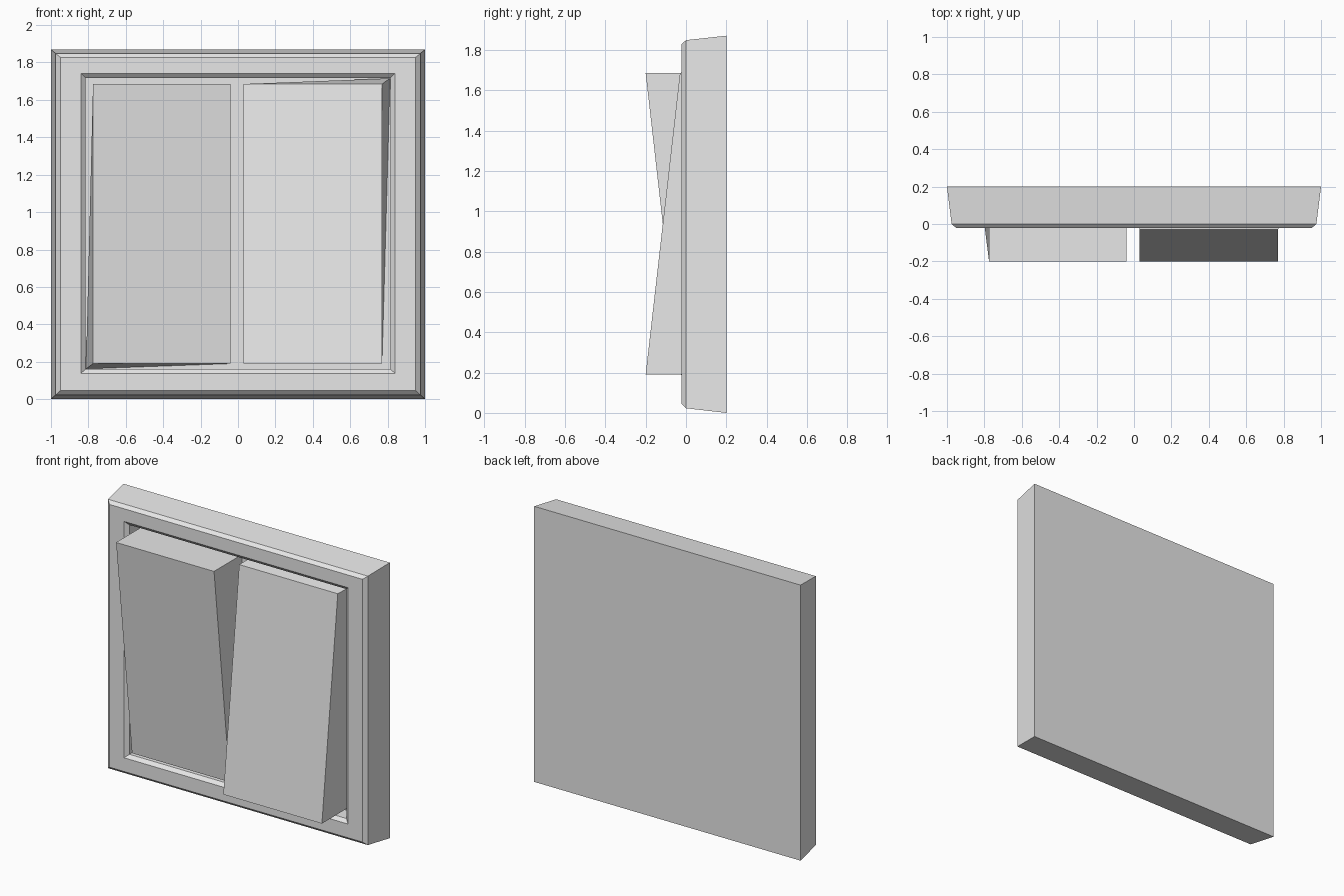
import bpy, bmesh

if "Cube" in bpy.data.objects:
    bpy.data.objects.remove(bpy.data.objects["Cube"])

plastic = bpy.data.materials.new("light_grey_plastic")
plastic.diffuse_color = (0.8, 0.8, 0.8, 1)
plastic.use_nodes = True
plastic.node_tree.nodes["Principled BSDF"].inputs["Base Color"].default_value = plastic.diffuse_color


def finish(name, bm):
    bmesh.ops.recalc_face_normals(bm, faces=bm.faces)
    mesh = bpy.data.meshes.new(name)
    bm.to_mesh(mesh)
    bm.free()
    mesh.materials.append(plastic)
    obj = bpy.data.objects.new(name, mesh)
    bpy.context.collection.objects.link(obj)
    return obj


# Frame: rectangular loops from the back plate, over the lip, into the recess
# each loop is half width, bottom z, top z, y
loops = [
    (1.00, 0.00, 1.87, 0.20),
    (0.975, 0.023, 1.848, 0.00),
    (0.95, 0.045, 1.828, -0.022),
    (0.84, 0.138, 1.742, -0.022),
    (0.815, 0.16, 1.717, 0.00),
    (0.815, 0.16, 1.717, 0.10),
]
bm = bmesh.new()
rings = [[bm.verts.new(p) for p in ((-w, y, a), (w, y, a), (w, y, b), (-w, y, b))]
         for w, a, b, y in loops]
for r, s in zip(rings, rings[1:]):
    for i in range(4):
        j = (i + 1) % 4
        bm.faces.new((r[i], r[j], s[j], s[i]))
bm.faces.new(rings[0])
bm.faces.new(rings[-1])
finish("switch_frame", bm)


# Rockers: wedges tilted opposite ways, flared at the pressed-in outer corner
def rocker(name, outer, inner, pressed_bottom):
    lo, hi = 0.19, 1.685
    y_lo, y_hi = (-0.03, -0.2) if pressed_bottom else (-0.2, -0.03)
    front = [(outer, y_lo, lo), (inner, y_lo, lo), (inner, y_hi, hi), (outer, y_hi, hi)]
    back = [(x, 0.10, z) for x, _, z in front]
    flare = 0.813 if outer > 0 else -0.813
    if pressed_bottom:
        back[0] = (flare, 0.10, 0.162)
    else:
        back[3] = (flare, 0.10, 1.715)
    bm = bmesh.new()
    f = [bm.verts.new(p) for p in front]
    b = [bm.verts.new(p) for p in back]
    bm.faces.new(f)
    bm.faces.new(b)
    for i in range(4):
        j = (i + 1) % 4
        bm.faces.new((f[i], f[j], b[j], b[i]))
    finish(name, bm)


rocker("left_rocker", -0.775, -0.04, True)
rocker("right_rocker", 0.77, 0.03, False)
